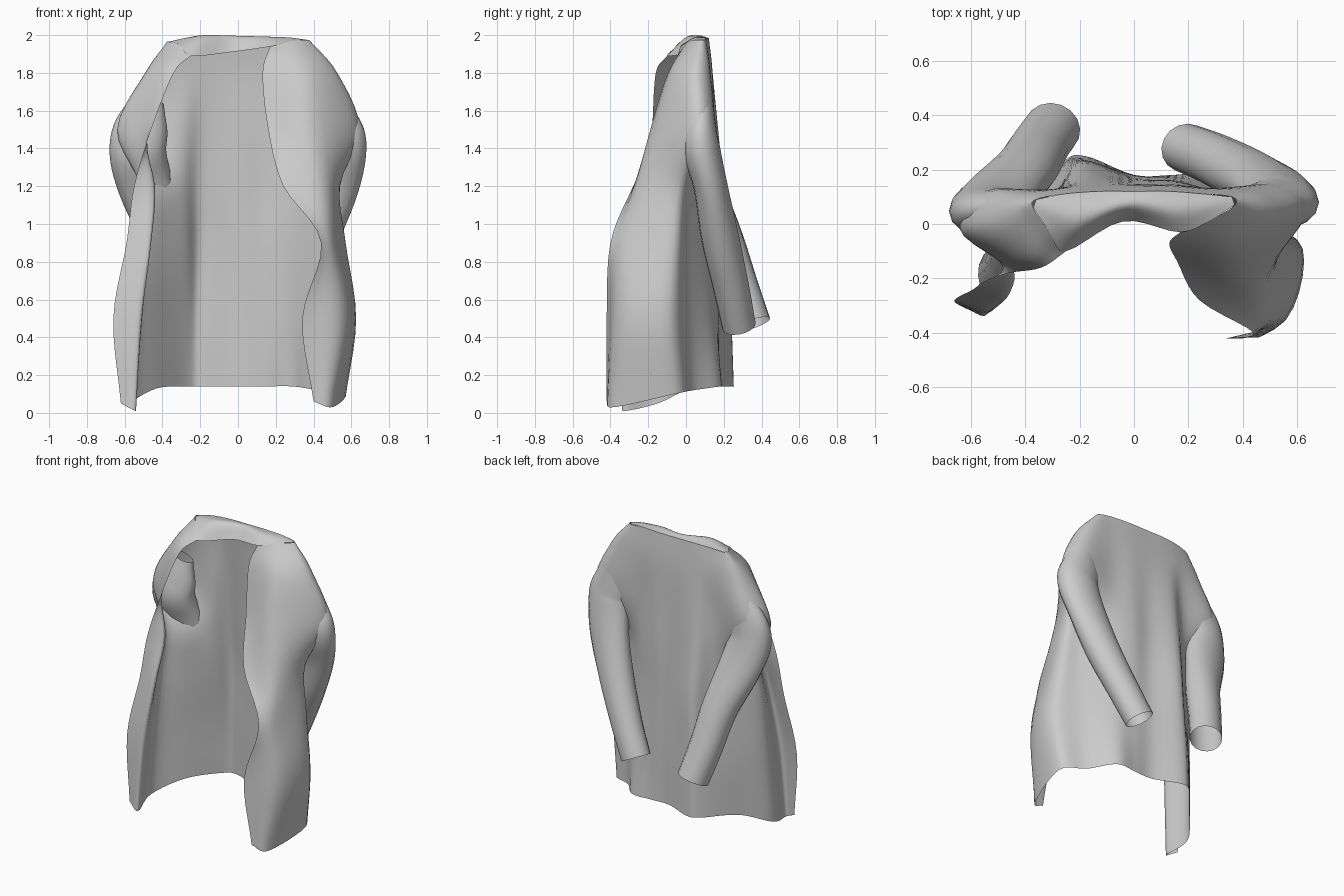
import bpy
import bmesh
import math
from mathutils import Vector

default_cube = bpy.data.objects.get("Cube")
if default_cube:
    bpy.data.objects.remove(default_cube, do_unlink=True)

# One plain cloth colour for the whole garment
cloth = bpy.data.materials.new("grey_cloth")
cloth.use_nodes = True
cloth.diffuse_color = (0.6, 0.6, 0.6, 1)
cloth.node_tree.nodes["Principled BSDF"].inputs["Base Color"].default_value = cloth.diffuse_color


def spline(points, steps):
    """Smooth curve passing through all the given points."""
    points = [Vector(p) for p in points]
    padded = [points[0] * 2 - points[1]] + points + [points[-1] * 2 - points[-2]]
    curve = []
    for a, b, c, d in zip(padded, padded[1:], padded[2:], padded[3:]):
        for step in range(steps):
            t = step / steps
            curve.append(b + (c - a) * (t / 2)
                         + (a * 2 - b * 5 + c * 4 - d) * (t * t / 2)
                         + (b * 3 - a - c * 3 + d) * (t ** 3 / 2))
    return curve + [points[-1]]


def skin(name, rows, closed=False):
    """Cover a grid of points with a smooth sheet, or a tube when closed."""
    bm = bmesh.new()
    grid = [[bm.verts.new(p) for p in row] for row in rows]
    for upper, lower in zip(grid, grid[1:]):
        count = len(upper)
        for j in range(count if closed else count - 1):
            k = (j + 1) % count
            bm.faces.new((upper[j], lower[j], lower[k], upper[k]))
    mesh = bpy.data.meshes.new(name)
    bm.to_mesh(mesh)
    bm.free()
    mesh.materials.append(cloth)
    obj = bpy.data.objects.new(name, mesh)
    bpy.context.collection.objects.link(obj)
    mesh.shade_smooth()


def drape(name, strands, steps=5):
    """Sheet through several hanging strands."""
    lengths = [spline(strand, steps) for strand in strands]
    rows = [spline(row, steps) for row in zip(*lengths)]
    skin(name, list(zip(*rows)))


HEIGHTS = (0.5, 0.9, 1.2, 1.5, 1.8)


def strand(hem, top, *plan):
    """Hanging line of cloth, from the hem up to the shoulder."""
    return [Vector((x, y, z)) for (x, y), z in zip(plan, (hem, *HEIGHTS, top))]


# Right front panel, its edge rolled outwards, widening into the shoulder
right_front = [
    strand(.05, 1.89, (-.62, -.31), (-.66, -.28), (-.59, -.24), (-.55, -.21), (-.46, -.18), (-.34, -.16), (-.25, -.1)),
    strand(.01, 1.95, (-.54, -.33), (-.51, -.31), (-.46, -.26), (-.44, -.18), (-.5, -.13), (-.41, -.12), (-.31, -.03)),
    strand(.05, 1.965, (-.57, -.15), (-.55, -.13), (-.53, -.1), (-.52, -.06), (-.64, -.02), (-.49, 0), (-.37, .06)),
    strand(.13, 1.965, (-.43, .03), (-.43, .03), (-.42, .02), (-.42, .03), (-.55, .12), (-.45, .1), (-.36, .09)),
]
# Back panel with one deep fold
back = [
    strand(.14, 1.98, (-.27, .22), (-.27, .2), (-.28, .14), (-.29, .12), (-.31, .12), (-.28, .13), (-.26, .11)),
    strand(.14, 1.985, (-.18, .25), (-.19, .24), (-.19, .23), (-.19, .2), (-.18, .17), (-.17, .14), (-.13, .12)),
    strand(.14, 1.985, (0, .18), (0, .18), (0, .17), (0, .16), (0, .15), (0, .14), (0, .12)),
    strand(.14, 1.985, (.14, .18), (.14, .17), (.14, .16), (.14, .16), (.14, .15), (.14, .14), (.13, .12)),
    strand(.14, 1.985, (.29, .18), (.28, .14), (.27, .12), (.28, .12), (.3, .13), (.28, .13), (.26, .11)),
]
# Left front panel, swinging forwards and inwards
left_front = [
    strand(.12, 1.975, (.42, .04), (.45, .02), (.45, .01), (.44, .03), (.55, .14), (.47, .12), (.36, .1)),
    strand(.1, 1.975, (.57, -.06), (.62, -.09), (.57, -.07), (.54, -.04), (.64, .04), (.52, .03), (.37, .07)),
    strand(.03, 1.97, (.5, -.38), (.56, -.35), (.51, -.31), (.46, -.25), (.4, -.18), (.36, -.09), (.29, .02)),
    strand(.06, 1.94, (.4, -.42), (.34, -.42), (.44, -.4), (.24, -.28), (.16, -.14), (.13, -.07), (.17, -.03)),
]
drape("coat_body", list(reversed(right_front + back + left_front)))

# Neck yoke arching over the shoulder ridge, joined to the panel tops
r_edge, r_roll, r_side, r_fold = [s[-1] for s in right_front]
l_fold, l_side, l_bulge, l_edge = [s[-1] for s in left_front]
yoke_back = [r_fold] + [s[-1] for s in back] + [l_fold]
yoke_front = [r_side, r_roll, r_edge, Vector((-.04, .01, 1.91)), l_edge, l_bulge, l_side]
yoke_ridge = [(a + b) / 2 + Vector((0, 0, abs(a.z - b.z) * .6)) for a, b in zip(yoke_back, yoke_front)]
drape("neck_yoke", [yoke_back, yoke_ridge, yoke_front])


def sleeve(name, path, sides=16, steps=5):
    """Open oval tube along centre points, each with a half width and half depth."""
    centres = spline([p[:3] for p in path], steps)
    sizes = spline([(p[3], p[4], 0) for p in path], steps)
    rings = []
    for i, centre in enumerate(centres):
        ahead = centres[min(i + 1, len(centres) - 1)]
        along = (ahead - centres[max(i - 1, 0)]).normalized()
        side = Vector((0, 1, 0)).cross(along).normalized()
        front = along.cross(side)
        ring = []
        for j in range(sides):
            angle = -math.tau * j / sides
            ring.append(centre + side * math.cos(angle) * sizes[i].x + front * math.sin(angle) * sizes[i].y)
        rings.append(ring)
    skin(name, rings, closed=True)


# Empty sleeves, wide at the armhole, slumping and hanging back behind the coat
sleeve("right_sleeve", [
    (-.47, .06, 1.66, .08, .05), (-.51, .05, 1.52, .14, .08), (-.53, .05, 1.38, .15, .1),
    (-.49, .11, 1.2, .145, .09), (-.4, .2, .93, .12, .1), (-.35, .28, .68, .11, .1), (-.3, .35, .47, .105, .1)])
sleeve("left_sleeve", [
    (.48, .09, 1.68, .08, .05), (.51, .08, 1.52, .14, .08), (.53, .08, 1.4, .15, .1),
    (.5, .13, 1.2, .14, .09), (.41, .18, .93, .12, .1), (.29, .24, .66, .105, .095), (.19, .28, .46, .1, .09)])
